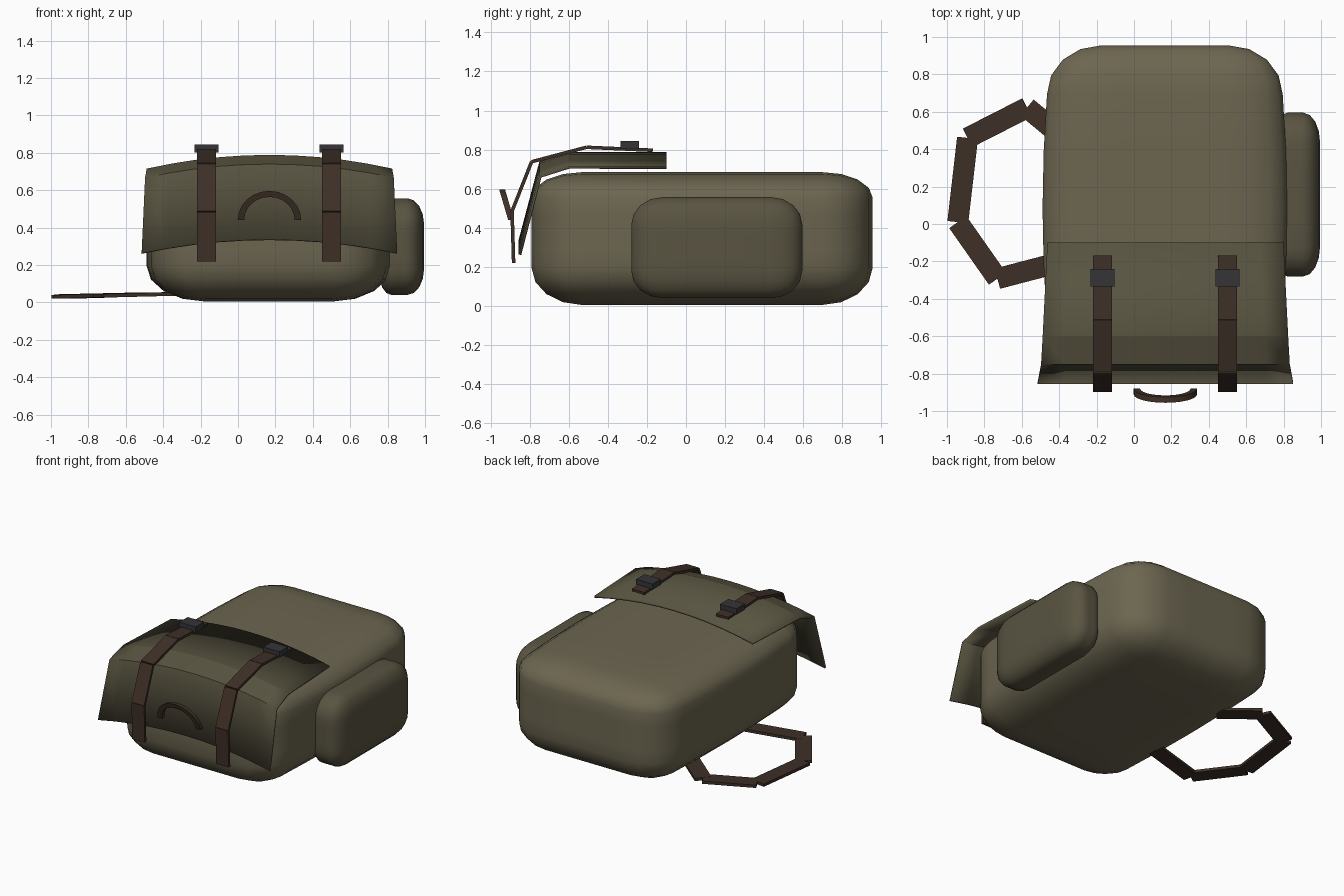
import bpy, bmesh, math
from mathutils import Vector, Matrix

if "Cube" in bpy.data.objects:
    bpy.data.objects.remove(bpy.data.objects["Cube"])


def material(name, rgb):
    m = bpy.data.materials.new(name)
    m.diffuse_color = (*rgb, 1)
    m.use_nodes = True
    m.node_tree.nodes["Principled BSDF"].inputs["Base Color"].default_value = m.diffuse_color
    return m


CANVAS = material("canvas", (0.15, 0.132, 0.08))
POUCH = material("pouch_canvas", (0.10, 0.088, 0.053))
FLAP = material("flap_canvas", (0.098, 0.088, 0.052))
LEATHER = material("leather", (0.048, 0.029, 0.02))
METAL = material("buckle_metal", (0.035, 0.035, 0.04))


def finish(name, bm, mat, smooth=None):
    bmesh.ops.recalc_face_normals(bm, faces=bm.faces)
    me = bpy.data.meshes.new(name)
    bm.to_mesh(me)
    bm.free()
    ob = bpy.data.objects.new(name, me)
    bpy.context.collection.objects.link(ob)
    me.materials.append(mat)
    if smooth:
        bpy.ops.object.select_all(action='DESELECT')
        ob.select_set(True)
        bpy.context.view_layer.objects.active = ob
        bpy.ops.object.shade_smooth_by_angle(angle=math.radians(smooth))
    return ob


def soft_box(name, lo, hi, r_lo, r_hi, mat, bulge=0):
    """Padded box whose corner radii may differ per axis and side."""
    bm = bmesh.new()
    bmesh.ops.create_cube(bm, size=2)
    bmesh.ops.subdivide_edges(bm, edges=bm.edges[:], cuts=7, use_grid_fill=True)
    for v in bm.verts:
        c = v.co.copy()
        n = Vector([math.copysign(math.tan(max(0, abs(t) - 0.5) * math.pi / 2), t)
                    for t in c]).normalized()
        for i in range(3):
            a, b = lo[i] + r_lo[i], hi[i] - r_hi[i]
            t = max(-1, min(1, c[i] * 2))
            r = r_lo[i] if n[i] < 0 else r_hi[i]
            v.co[i] = (a + b) / 2 + t * (b - a) / 2 + n[i] * r
        # sides swell slightly in the middle
        v.co.x += bulge * n.x * (1 - min(1, abs(c.y) * 2) ** 2)
    return finish(name, bm, mat, 40)


def band(name, path, width_dir, width, thick, mat):
    """Strap made of one flat box per path segment."""
    bm = bmesh.new()
    w = Vector(width_dir) if width_dir else None
    for p, q in zip(path, path[1:]):
        p, q = Vector(p), Vector(q)
        d = (q - p).normalized()
        side = w if w else Vector((0, 0, 1)).cross(d).normalized()
        up = d.cross(side)
        rot = Matrix((d, side, up)).transposed().to_4x4()
        size = Matrix.Diagonal(((q - p).length, width, thick, 1))
        bmesh.ops.create_cube(bm, size=1,
                              matrix=Matrix.Translation((p + q) / 2) @ rot @ size)
    return finish(name, bm, mat)


# Main bag and side pouch
soft_box("bag_body", (-0.465, -0.79, 0.005), (0.795, 0.955, 0.685),
         (0.29, 0.26, 0.19), (0.29, 0.26, 0.13), CANVAS, 0.024)
soft_box("side_pouch", (0.75, -0.28, 0.04), (0.995, 0.595, 0.557),
         (0.07, 0.16, 0.14), (0.09, 0.16, 0.14), POUCH)

# Arched flap over the front: y, z, half width
CX = 0.168
bm = bmesh.new()
rows = []
for y, z, hw in [(-0.10, 0.782, 0.63), (-0.60, 0.782, 0.655),
                 (-0.745, 0.735, 0.664), (-0.85, 0.335, 0.683)]:
    rows.append([bm.verts.new((CX + hw * u, y, z - 0.073 * u * u))
                 for u in [k / 5 - 1 for k in range(11)]])
for a, b in zip(rows, rows[1:]):
    for k in range(10):
        bm.faces.new((a[k], a[k + 1], b[k + 1], b[k]))
flap = finish("front_flap", bm, FLAP, 15)
mod = flap.modifiers.new("thickness", 'SOLIDIFY')
mod.thickness = 0.014
mod.offset = 0

# Two front straps with buckles
for side, x in (("left", -0.168), ("right", 0.5)):
    band(side + "_front_strap",
         [(x, -0.17, 0.797), (x, -0.51, 0.812), (x, -0.79, 0.738),
          (x, -0.89, 0.485), (x, -0.882, 0.22)],
         (1, 0, 0), 0.10, 0.018, LEATHER)
    band(side + "_buckle", [(x, -0.335, 0.823), (x, -0.24, 0.823)],
         (1, 0, 0), 0.13, 0.042, METAL)

# Carry handle: half ring with square section, leaning forward
bm = bmesh.new()
rings = []
N = 12
for k in range(N + 1):
    a = math.pi * k / N
    ring = []
    for r, dy in ((0.135, -0.015), (0.17, -0.015), (0.17, 0.015), (0.135, 0.015)):
        h = r * math.sin(a)
        ring.append(bm.verts.new((CX + r * math.cos(a),
                                  -0.895 + dy - 0.27 * h, 0.44 + 0.92 * h)))
    rings.append(ring)
for a, b in zip(rings, rings[1:]):
    for j in range(4):
        bm.faces.new((a[j], a[(j + 1) % 4], b[(j + 1) % 4], b[j]))
bm.faces.new(rings[0])
bm.faces.new(rings[-1])
finish("carry_handle", bm, LEATHER, 35)

# Loose shoulder strap lying beside the bag
band("shoulder_strap",
     [(-0.34, 0.43, 0.045), (-0.572, 0.622, 0.042), (-0.89, 0.46, 0.035),
      (-0.942, 0.01, 0.03), (-0.73, -0.292, 0.036), (-0.34, -0.19, 0.046)],
     None, 0.112, 0.02, LEATHER)
